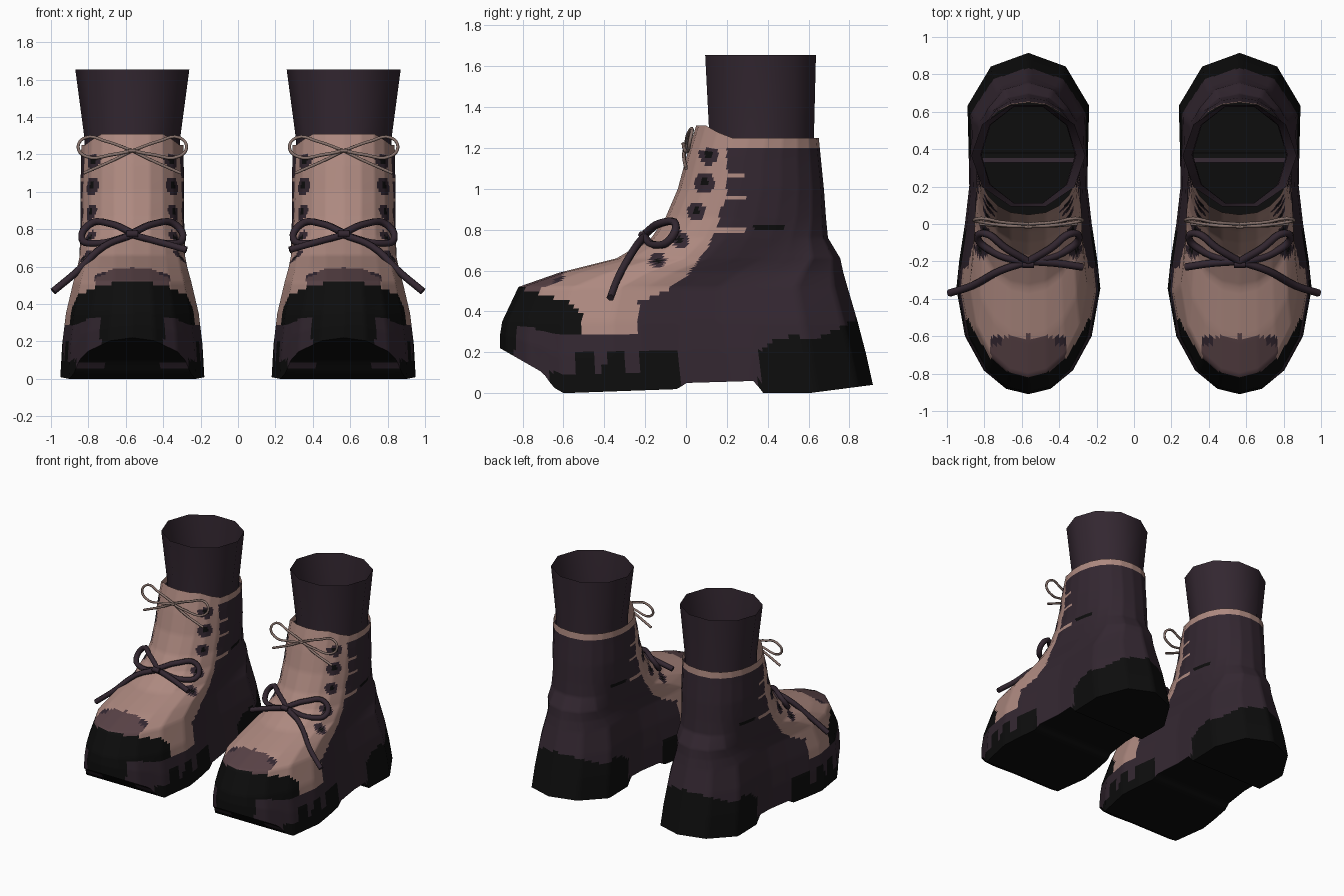
import bpy, bmesh, math

cube = bpy.data.objects.get("Cube")
if cube:
    bpy.data.objects.remove(cube)

CENTRE = 0.565


def material(name, rgb):
    m = bpy.data.materials.new(name)
    m.use_nodes = True
    m.diffuse_color = (*rgb, 1)
    m.node_tree.nodes["Principled BSDF"].inputs["Base Color"].default_value = (*rgb, 1)
    return m


PURPLE, PINK, BLACK, MAUVE, CORD = range(5)
MATS = [material("dark_purple", (0.033, 0.02, 0.03)),
        material("dusty_pink", (0.42, 0.25, 0.215)),
        material("sole_black", (0.004, 0.004, 0.004)),
        material("mauve", (0.1, 0.055, 0.062)),
        material("pink_cord", (0.24, 0.165, 0.145))]


def interp(table, x):
    """Piecewise linear lookup in a list of (x, value) pairs."""
    if x <= table[0][0]:
        return table[0][1]
    for (a, va), (b, vb) in zip(table, table[1:]):
        if x <= b:
            return va + (vb - va) * (x - a) / (b - a)
    return table[-1][1]


def loft(bm, rings):
    loops = [[bm.verts.new(p) for p in ring] for ring in rings]
    n = len(loops[0])
    for low, high in zip(loops, loops[1:]):
        for i in range(n):
            j = (i + 1) % n
            bm.faces.new((low[i], low[j], high[j], high[i]))
    return loops


def finish(bm, name, sharp=0.8):
    for f in bm.faces:
        f.smooth = True
    for e in bm.edges:
        if len(e.link_faces) == 2 and e.calc_face_angle(0) > sharp:
            e.smooth = False
    mesh = bpy.data.meshes.new(name)
    bm.to_mesh(mesh)
    bm.free()
    for m in MATS:
        mesh.materials.append(m)
    obj = bpy.data.objects.new(name, mesh)
    bpy.context.collection.objects.link(obj)


# Half outline of the footprint: share of length, share of half width
FOOT = [(0, 0), (.016, .31), (.07, .62), (.17, .88), (.31, 1), (.39, .96),
        (.5, .88), (.61, .82), (.72, .83), (.845, .845), (.96, .52), (1, 0)]

# Boot levels: height, front y, back y, half width, blend from footprint to shaft
LEVELS = [(0, -.91, .915, .385, 0), (.18, -.91, .88, .375, 0), (.35, -.9, .84, .355, 0),
          (.52, -.82, .79, .315, 0), (.59, -.62, .77, .3, .2), (.66, -.34, .755, .29, .4),
          (.76, -.17, .695, .285, .7), (.86, -.1, .685, .28, .9), (1, -.04, .675, .28, 1),
          (1.15, 0, .66, .277, 1), (1.25, .05, .65, .275, 1)]

# Underside height along y: toe spring, arch and heel
UNDER = [(-.91, .22), (-.7, .1), (-.65, .03), (-.6, 0), (-.04, .02), (0, .05),
         (.34, .06), (.37, 0), (.6, 0), (.91, .04)]

# Colour borders
PINK_EDGE = [(.28, -.23), (.45, -.23), (.5, -.1), (.57, 0), (.7, .1), (.85, .16), (1, .2)]
CAP_TOP = [(-.82, .52), (-.72, .49), (-.56, .44), (-.5, .36)]
CAP_BOTTOM = [(-.8, .33), (-.66, .3), (-.5, .28)]
HEEL_TOP = [(.36, .2), (.42, .25), (.5, .28), (.65, .27), (.75, .32), (.85, .37)]
LUGS = [(-.54, -.45), (-.4, -.3), (-.23, -.03)]
EYELETS = [(.11, 1.17, .05), (.09, 1.03, .05), (.05, .89, .045),
           (-.03, .75, .042), (-.14, .65, .038)]


def boot_ring(z, front, back, half, blend):
    side = []
    for i, (s, w) in enumerate(FOOT):
        a = math.pi * i / (len(FOOT) - 1)
        s += ((1 - math.cos(a)) / 2 - s) * blend
        w += (max(math.sin(a), 0) ** .85 - w) * blend
        y = front + s * (back - front)
        lift = .06 * max(0, min(1, (.2 - y) / .1)) if z > 1.2 else 0
        side.append((half * w, y, z + lift))
    return side + [(-x, y, z) for x, y, z in side[-2:0:-1]]


def boot_colour(x, y, z, nz):
    x = abs(x)
    # Sole: underside, heel block and lugs
    if nz < -.7 and z < .3:
        return BLACK
    if y > .36 and z < interp(HEEL_TOP, y):
        return BLACK
    if -.66 < y < -.02 and z < (.2 if any(a < y < b for a, b in LUGS) else .1):
        return BLACK
    # Toe cap and the side band below it
    if y < -.5 and z < interp(CAP_TOP, y):
        return PURPLE if x > .17 and z < interp(CAP_BOTTOM, y) else BLACK
    if z < .28:
        return PURPLE
    # Toe patch with dark corners
    if y < -.6 and x < .2 and z > .5:
        return PURPLE if y > -.65 and x > .14 else MAUVE
    if z > 1.195:
        return PINK
    # Eyelet patches and the pale front panel
    if y < interp(PINK_EDGE, z):
        for ey, ez, r in EYELETS:
            d = math.hypot(y - ey, z - ez)
            if d < r:
                return BLACK if d < r * .4 else PURPLE
        return PINK
    # Short stitches on the side
    if y < .29 and any(abs(z - s) < .01 for s in (1.07, .95, .8)):
        return PINK
    if .33 < y < .48 and abs(z - .81) < .01:
        return BLACK
    return PURPLE


def build_boot(name, sign):
    bm = bmesh.new()
    loops = loft(bm, [boot_ring(*level) for level in LEVELS])
    base, n = loops[0], len(loops[0])
    # Close the underside with strips across the foot
    for i in range(len(FOOT) - 1):
        strip = []
        for k in (i, i + 1, -(i + 1) % n, -i % n):
            if base[k] not in strip:
                strip.append(base[k])
        bm.faces.new(strip)
    bmesh.ops.subdivide_edges(bm, edges=bm.edges[:], cuts=7, use_grid_fill=True)
    # Bend the bottom of the boot to the underside profile
    for v in bm.verts:
        if v.co.z < .35:
            low = interp(UNDER, v.co.y)
            v.co.z = low + v.co.z * (.35 - low) / .35
    bmesh.ops.recalc_face_normals(bm, faces=bm.faces[:])
    for f in bm.faces:
        c = f.calc_center_median()
        f.material_index = boot_colour(c.x, c.y, c.z, f.normal.z)
    bmesh.ops.translate(bm, verts=bm.verts[:], vec=(sign * CENTRE, 0, 0))
    finish(bm, name)


def build_sock(name, sign):
    bm = bmesh.new()
    rings = []
    for z, front, back, half in ((1.05, .1, .64, .25), (1.28, .1, .64, .255),
                                 (1.655, .08, .65, .305)):
        angles = [math.tau * i / 10 for i in range(10)]
        rings.append([(sign * CENTRE + half * math.cos(a),
                       (front + back) / 2 + (back - front) / 2 * math.sin(a), z)
                      for a in angles])
    loft(bm, rings)
    bmesh.ops.recalc_face_normals(bm, faces=bm.faces[:])
    finish(bm, name)


def build_lace(name, sign, strands, radius, mat):
    curve = bpy.data.curves.new(name, 'CURVE')
    curve.dimensions = '3D'
    curve.bevel_depth = radius
    curve.bevel_resolution = 1
    curve.resolution_u = 5
    curve.use_fill_caps = True
    for points in strands:
        spline = curve.splines.new('BEZIER')
        spline.bezier_points.add(len(points) - 1)
        for b, (x, y, z) in zip(spline.bezier_points, points):
            b.co = (sign * (CENTRE + x), y, z)
            b.handle_left_type = b.handle_right_type = 'AUTO'
    curve.materials.append(MATS[mat])
    obj = bpy.data.objects.new(name, curve)
    bpy.context.collection.objects.link(obj)


def flip(points):
    return [(-x, y, z) for x, y, z in points]


# Bow strands, with +x towards the outer side of the foot
BIG_LOOP = [(0, -.2, .78), (.12, -.13, .83), (.23, -.05, .825), (.27, -.08, .75),
            (.19, -.15, .725), (0, -.21, .77)]
BIG_TAIL = [(0, -.2, .77), (.15, -.25, .71), (.3, -.33, .57), (.423, -.37, .468)]
SHORT_TAIL = [(0, -.2, .77), (-.15, -.21, .73), (-.29, -.23, .69)]
BIG_KNOT = [(-.03, -.215, .775), (.03, -.215, .775)]
THIN_LOOP = [(0, 0, 1.22), (.14, .01, 1.27), (.25, .03, 1.29), (.29, .02, 1.24),
             (.25, .01, 1.19), (.1, -.01, 1.2), (0, -.01, 1.22)]
THIN_TAIL = [(0, 0, 1.22), (.1, -.01, 1.17), (.26, 0, 1.1)]
THIN_KNOT = [(-.02, -.015, 1.22), (.02, -.015, 1.22)]

for side, sign in (("left", 1), ("right", -1)):
    build_boot(side + "_boot", sign)
    build_sock(side + "_sock", sign)
    build_lace(side + "_lower_bow", sign,
               [BIG_LOOP, flip(BIG_LOOP), BIG_TAIL, SHORT_TAIL, BIG_KNOT], .02, PURPLE)
    build_lace(side + "_upper_bow", sign,
               [THIN_LOOP, flip(THIN_LOOP), THIN_TAIL, flip(THIN_TAIL), THIN_KNOT], .009, CORD)
